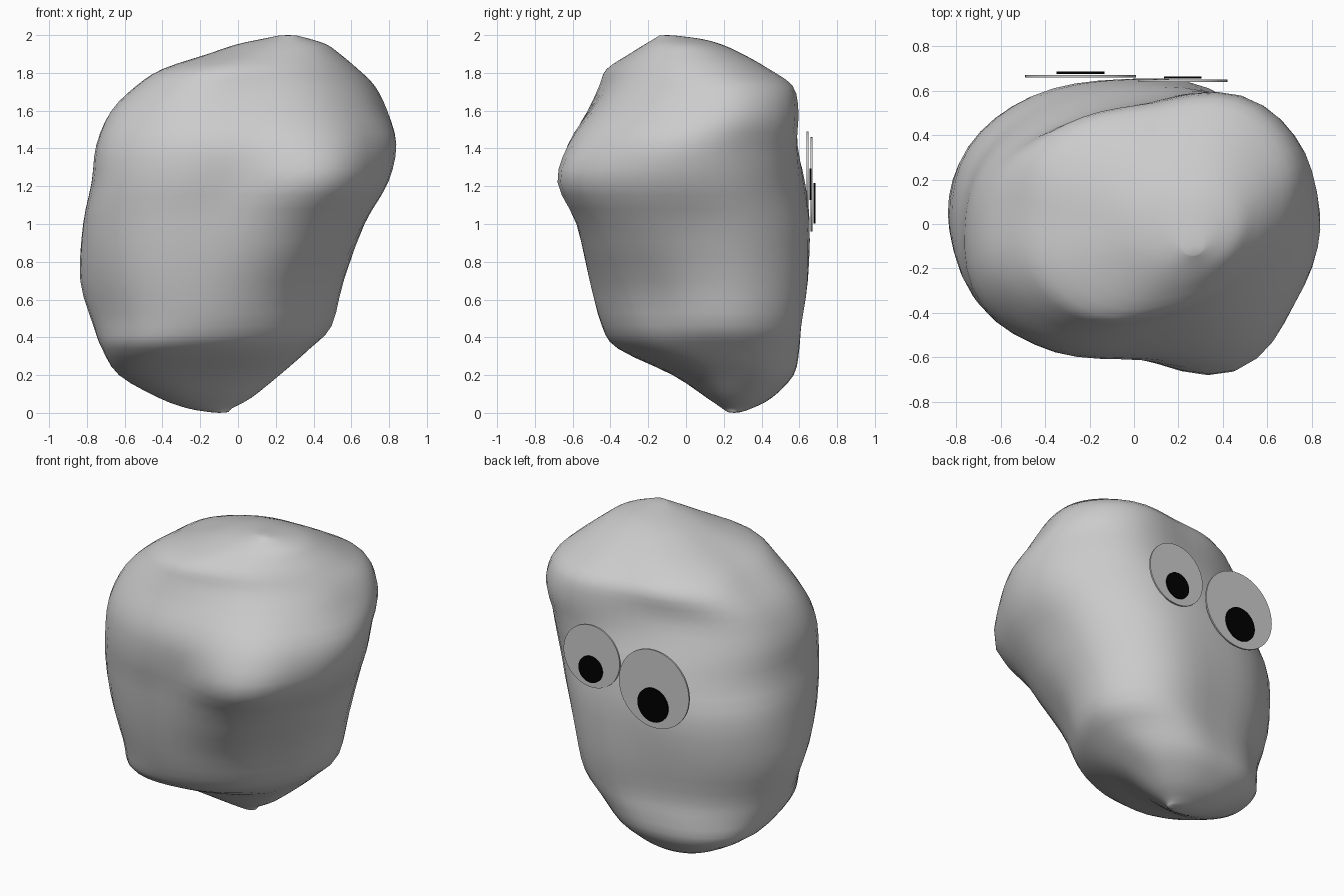
import bpy, bmesh, math
from mathutils import Vector

if "Cube" in bpy.data.objects:
    bpy.data.objects.remove(bpy.data.objects["Cube"])

# Silhouette limits per height: z, x min, x max, y min, y max
LIMITS = [
    (0.004, -0.15, -0.05, 0.22, 0.29),
    (0.025, -0.27, -0.03, 0.19, 0.35),
    (0.08, -0.42, 0.07, 0.11, 0.455),
    (0.20, -0.63, 0.22, -0.07, 0.57),
    (0.34, -0.72, 0.38, -0.36, 0.60),
    (0.46, -0.765, 0.495, -0.445, 0.61),
    (0.70, -0.835, 0.56, -0.51, 0.645),
    (1.00, -0.82, 0.67, -0.58, 0.655),
    (1.22, -0.775, 0.795, -0.68, 0.63),
    (1.42, -0.75, 0.838, -0.625, 0.59),
    (1.60, -0.67, 0.79, -0.52, 0.595),
    (1.73, -0.54, 0.725, -0.46, 0.565),
    (1.82, -0.40, 0.635, -0.42, 0.44),
    (1.90, -0.16, 0.54, -0.30, 0.30),
    (1.95, -0.01, 0.47, -0.22, 0.19),
    (1.98, 0.13, 0.38, -0.17, 0.08),
    (1.998, 0.22, 0.31, -0.14, -0.06),
]
# Outline shape per height: radii at 0, 30, ... 330 degrees
SHAPES = [
    (0.00, (1, 1, 1, 1, 1, 1, 1, 1, 1, 1, 1, 1)),
    (0.20, (1, 1.1, 1.1, 1, 1, 1, 1, 1.09, 1.14, 1, 0.95, 0.98)),
    (0.55, (0.96, 1.11, 1.17, 1, 0.98, 0.98, 1, 0.98, 1.05, 1.02, 0.94, 0.87)),
    (1.00, (0.98, 1.05, 1.08, 1, 1.02, 1.03, 1, 1.03, 1, 0.95, 1.06, 1)),
    (1.22, (1, 1.02, 1.03, 0.99, 1, 1.02, 1, 1.03, 0.95, 0.87, 1.11, 1.02)),
    (1.42, (1, 1.03, 1.08, 0.95, 0.96, 1.01, 1, 1.05, 1, 0.93, 1.06, 0.99)),
    (1.60, (0.99, 1.13, 1.18, 0.96, 0.93, 1, 1, 1.09, 1.08, 0.99, 1.02, 0.97)),
    (1.82, (1, 1.11, 1.13, 0.99, 1.05, 1.08, 1.03, 1.16, 1.18, 1, 0.93, 0.93)),
    (2.00, (1, 1, 1, 1, 1, 1, 1, 1, 1, 1, 1, 1)),
]
SEG, SUB, N = 48, 3, 12


def catmull(a, b, c, d, t):
    return 0.5 * (2 * b + (c - a) * t + (2 * a - 5 * b + 4 * c - d) * t * t
                  + (3 * b - a - 3 * c + d) * t ** 3)


def around(table, i):
    return [table[min(max(i + k, 0), len(table) - 1)] for k in (-1, 0, 1, 2)]


def radii_at(z):
    i = max(k for k in range(len(SHAPES) - 1) if SHAPES[k][0] <= max(z, 0))
    z0, z1 = SHAPES[i][0], SHAPES[i + 1][0]
    q = [s[1] for s in around(SHAPES, i)]
    return [catmull(*vals, (z - z0) / (z1 - z0)) for vals in zip(*q)]


def ring(row):
    z, x0, x1, y0, y1 = row
    r = radii_at(z)
    pts = []
    for i in range(SEG):
        u = i * N / SEG
        k = int(u)
        rad = catmull(r[k - 1], r[k], r[(k + 1) % N], r[(k + 2) % N], u - k)
        a = math.tau * i / SEG
        pts.append((rad * math.cos(a), rad * math.sin(a)))
    xs, ys = [p[0] for p in pts], [p[1] for p in pts]

    def fit(v, vals, lo, hi):
        return lo + (v - min(vals)) / (max(vals) - min(vals)) * (hi - lo)
    return [Vector((fit(x, xs, x0, x1), fit(y, ys, y0, y1), z)) for x, y in pts]


# Rock body lofted through the outlines
rows = []
for i in range(len(LIMITS) - 1):
    for s in range(SUB):
        rows.append([catmull(*vals, s / SUB) for vals in zip(*around(LIMITS, i))])
rows.append(LIMITS[-1])

bm = bmesh.new()
rings = [[bm.verts.new(p) for p in ring(row)] for row in rows]
for lo, hi in zip(rings, rings[1:]):
    for i in range(SEG):
        j = (i + 1) % SEG
        bm.faces.new((lo[i], lo[j], hi[j], hi[i]))
# Blunt end caps
for loop, z in ((rings[0][::-1], 0.0), (rings[-1], 2.0)):
    mid = sum((v.co for v in loop), Vector()) / SEG
    tip = bm.verts.new((mid.x, mid.y, z))
    for i in range(SEG):
        bm.faces.new((loop[i], loop[(i + 1) % SEG], tip))
for f in bm.faces:
    f.smooth = True
mesh = bpy.data.meshes.new("rock_body")
bm.to_mesh(mesh)
bm.free()
bpy.context.collection.objects.link(bpy.data.objects.new("rock_body", mesh))

black = bpy.data.materials.new("black")
black.diffuse_color = (0.0, 0.0, 0.0, 1)
black.use_nodes = True
black.node_tree.nodes["Principled BSDF"].inputs["Base Color"].default_value = black.diffuse_color


# Flat round eyes and pupils on the back face
def disc(name, x, y, z, radius, mat=None):
    bpy.ops.mesh.primitive_cylinder_add(vertices=48, radius=radius, depth=0.01,
                                        location=(x, y, z),
                                        rotation=(math.pi / 2, 0, 0))
    ob = bpy.context.object
    ob.name = name
    bpy.ops.object.shade_smooth_by_angle()
    if mat:
        ob.data.materials.append(mat)


for label, x, y, z, r, pz, pr in (("large", -0.24, 0.665, 1.21, 0.25, 1.11, 0.108),
                                  ("small", 0.22, 0.644, 1.29, 0.20, 1.21, 0.084)):
    disc(label + "_eye", x, y, z, r)
    disc(label + "_pupil", x, y + 0.015, pz, pr, black)
